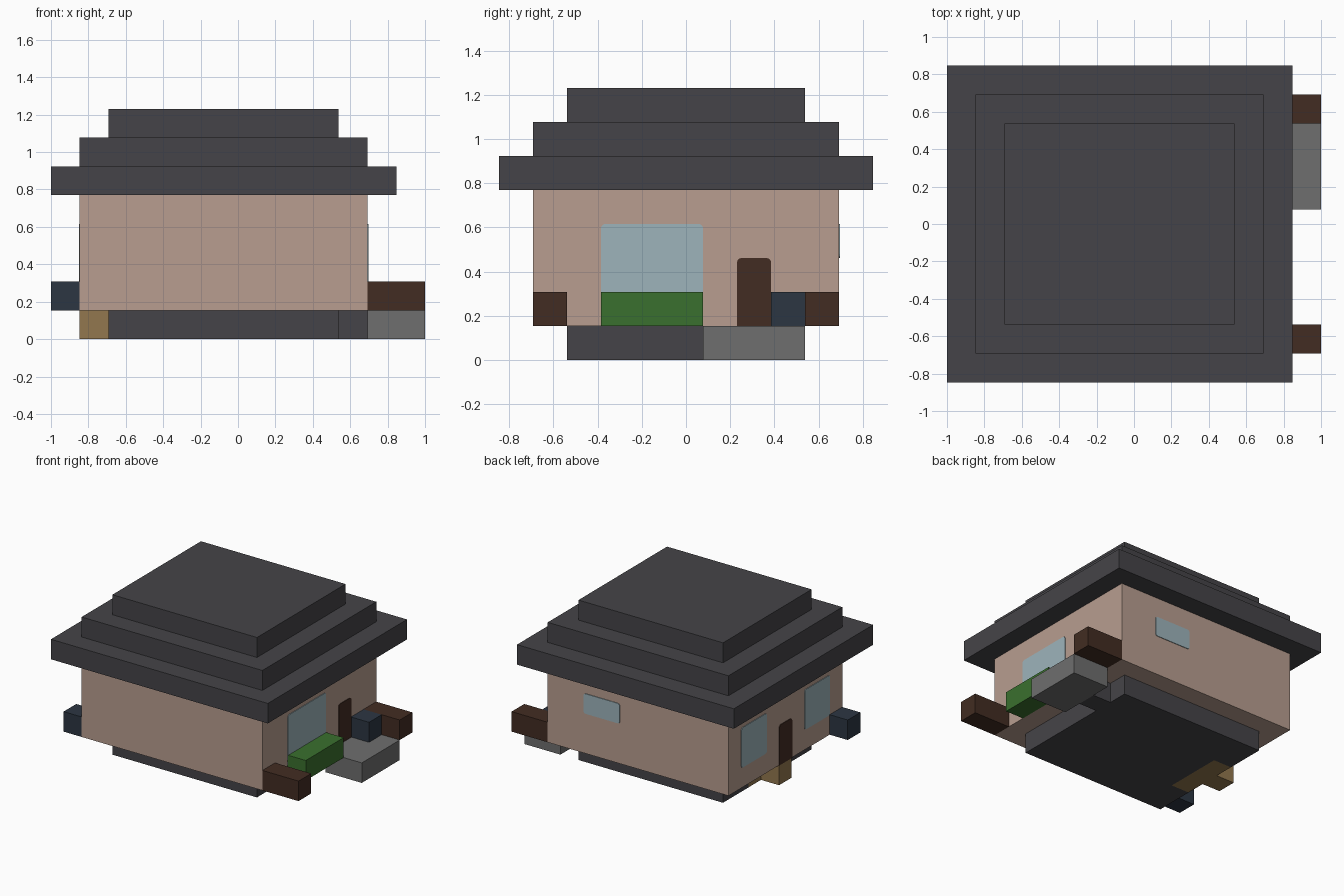
import bpy, bmesh, math
from mathutils import Vector

if "Cube" in bpy.data.objects:
    bpy.data.objects.remove(bpy.data.objects["Cube"], do_unlink=True)

U = 2 / 13          # one building block
X0 = 6.5            # block index of x = 0


def material(name, r, g, b):
    lin = [((c / 255 + 0.055) / 1.055) ** 2.4 for c in (r, g, b)] + [1]
    m = bpy.data.materials.new(name)
    m.use_nodes = True
    m.diffuse_color = lin
    m.node_tree.nodes["Principled BSDF"].inputs["Base Color"].default_value = lin
    return m


plaster = material("plaster", 184, 158, 144)
slate = material("slate", 69, 68, 72)
stone = material("stone", 110, 110, 110)
wood = material("dark_wood", 66, 44, 34)
navy = material("navy", 44, 54, 66)
leaf = material("leaf_green", 58, 112, 46)
glass = material("glass", 157, 180, 187)
sand = material("sand", 146, 119, 78)


def extrude(name, points, depth, mat):
    """Extrude a flat outline along a vector; all values in blocks."""
    bm = bmesh.new()
    face = bm.faces.new([bm.verts.new(((x - X0) * U, y * U, z * U)) for x, y, z in points])
    out = bmesh.ops.extrude_face_region(bm, geom=[face], use_keep_orig=True)
    moved = [g for g in out["geom"] if isinstance(g, bmesh.types.BMVert)]
    bmesh.ops.translate(bm, verts=moved, vec=Vector(depth) * U)
    bmesh.ops.recalc_face_normals(bm, faces=bm.faces)
    me = bpy.data.meshes.new(name)
    bm.to_mesh(me)
    bm.free()
    me.materials.append(mat)
    ob = bpy.data.objects.new(name, me)
    bpy.context.collection.objects.link(ob)
    return ob


def slab(name, outline, z0, z1, mat):
    return extrude(name, [(x, y, z0) for x, y in outline], (0, 0, z1 - z0), mat)


def box(name, x, y, z, mat):
    return slab(name, [(x[0], y[0]), (x[1], y[0]), (x[1], y[1]), (x[0], y[1])], z[0], z[1], mat)


def plate(name, side, h, z, mat, round_bottom=True, r=0.12):
    """Thin rounded panel on a wall; side is 'left', 'right' or 'back'."""
    pts = []
    corners = [(h[1], z[1], -1, -1, 0), (h[0], z[1], 1, -1, 90),
               (h[0], z[0], 1, 1, 180), (h[1], z[0], -1, 1, 270)]
    for ch, cz, sh, sz, start in corners:
        if sz > 0 and not round_bottom:
            pts.append((ch, cz))
            continue
        for step in range(4):
            a = math.radians(start + 30 * step)
            pts.append((ch + sh * r + r * math.cos(a), cz + sz * r + r * math.sin(a)))
    t = 0.03
    if side == "back":
        return extrude(name, [(p, 4.5, q) for p, q in pts], (0, t, 0), mat)
    x, d = (11, t) if side == "left" else (1, -t)
    return extrude(name, [(x, p, q) for p, q in pts], (d, 0, 0), mat)


# Foundation with a door threshold on one side and a recess for the rear step
slab("foundation", [(2, -3.5), (10, -3.5), (10, 1.5), (11, 1.5), (11, 2.5), (10, 2.5),
                    (10, 3.5), (2, 3.5), (2, 1.5), (3, 1.5), (3, -1.5), (2, -1.5)], 0, 1, slate)
slab("sand_step", [(3, -1.5), (3, 1.5), (2, 1.5), (2, 0.5), (1, 0.5), (1, -0.5),
                   (2, -0.5), (2, -1.5)], 0, 1, sand)
box("stone_step", (11, 13), (0.5, 3.5), (0, 1), stone)

# Walls and stepped roof
box("walls", (1, 11), (-4.5, 4.5), (1, 5), plaster)
for i, name in enumerate(("roof_eaves", "roof_middle", "roof_top")):
    box(name, (i, 12 - i), (i - 5.5, 5.5 - i), (5 + i, 6 + i), slate)

# Blocks standing against the walls
for name, y in (("front_wood_block", -4.5), ("back_wood_block", 3.5)):
    box(name, (11, 13), (y, y + 1), (1, 2), wood)
box("left_navy_block", (11, 12), (2.5, 3.5), (1, 2), navy)
box("right_navy_block", (0, 1), (-4.5, -3.5), (1, 2), navy)
box("hedge", (11, 12), (-2.5, 0.5), (1, 2), leaf)

# Doors and windows
plate("left_door", "left", (1.5, 2.5), (1, 3), wood, False)
plate("left_window", "left", (-2.5, 0.5), (1.5, 4), glass, False)
plate("right_door", "right", (-0.5, 0.5), (1, 3), wood, False)
plate("right_back_window", "right", (1.5, 3.5), (2, 4), glass)
plate("right_front_window", "right", (-3.5, -1.5), (2, 4), glass)
plate("back_window", "back", (7, 9), (3, 4), glass)
